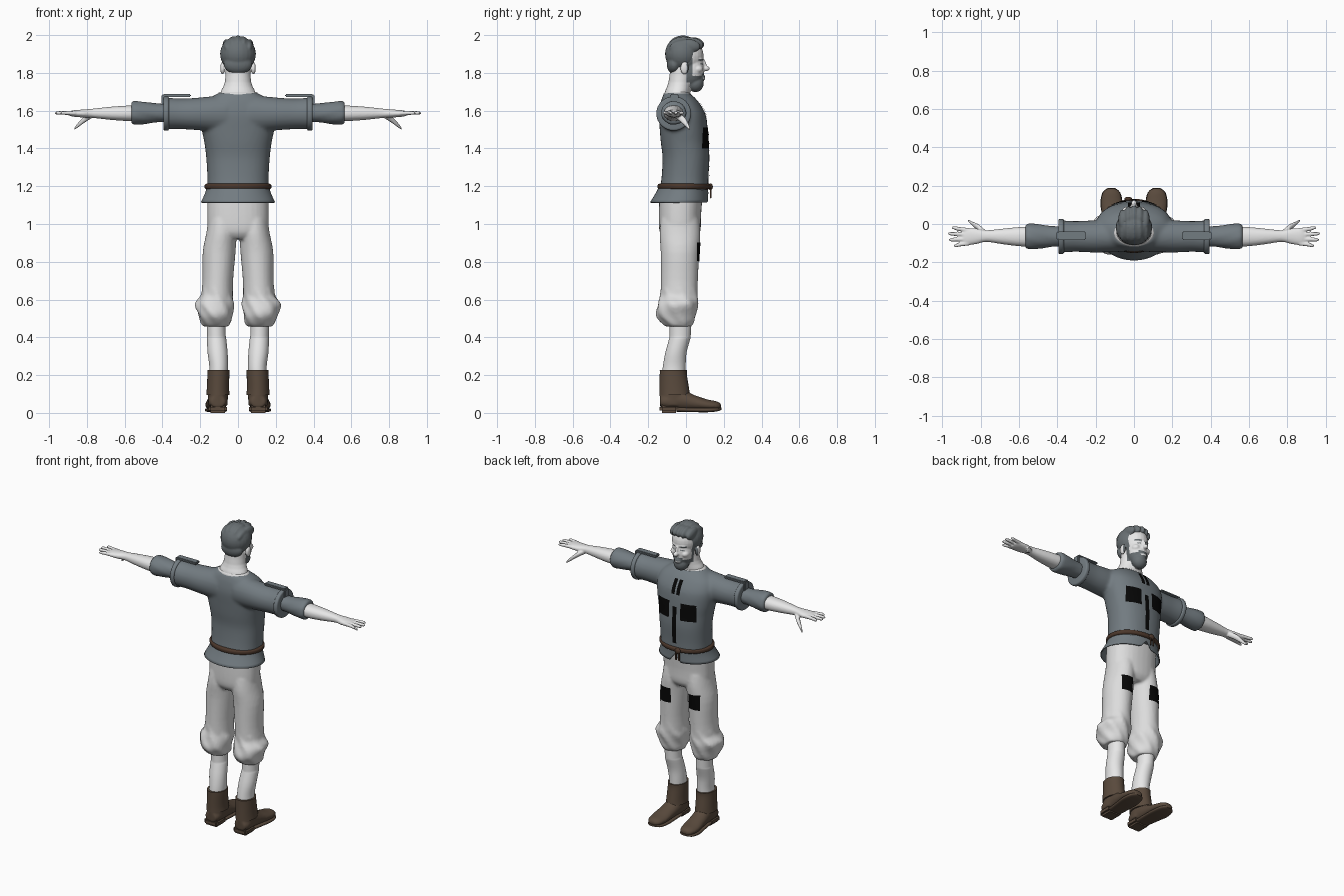
import bpy, bmesh, math
from mathutils import Matrix, Vector

cube = bpy.data.objects.get("Cube")
if cube:
    bpy.data.objects.remove(cube, do_unlink=True)


def material(name, *rgb):
    m = bpy.data.materials.new(name)
    m.use_nodes = True
    m.diffuse_color = (*rgb, 1)
    m.node_tree.nodes["Principled BSDF"].inputs["Base Color"].default_value = (*rgb, 1)
    return m


SKIN = material("pale skin", .8, .8, .8)
LINEN = material("light linen", .72, .72, .72)
SHIRT = material("slate cloth", .17, .2, .22)
HAIR = material("grey hair", .14, .16, .17)
BOOT = material("brown leather", .1, .068, .046)
BELT = material("dark belt leather", .07, .038, .024)
BLACK = material("black patch", .002, .002, .002)


def finish(name, bm, mat, angle=45, mirror=False):
    """Turn a bmesh into a named, shaded object."""
    bmesh.ops.recalc_face_normals(bm, faces=bm.faces)
    mesh = bpy.data.meshes.new(name)
    bm.to_mesh(mesh)
    bm.free()
    mesh.shade_smooth()
    mesh.set_sharp_from_angle(angle=math.radians(angle))
    mesh.materials.append(mat)
    obj = bpy.data.objects.new(name, mesh)
    bpy.context.collection.objects.link(obj)
    if mirror:
        obj.modifiers.new("mirror", "MIRROR")
    return obj


def loft(axis, rings, n=32, power=2.0, ripple=0, cap=True, steps=3):
    """Ellipse rings (position, centre a, centre b, radius a, radius b) along an axis."""
    rows = []
    for i in range(len(rings) - 1):
        p = [Vector(rings[min(max(i + k, 0), len(rings) - 1)]) for k in (-1, 0, 1, 2)]
        for s in range(steps):
            t = s / steps
            rows.append(p[1] + (p[2] - p[0]) * t / 2
                        + (p[0] - p[1] * 2.5 + p[2] * 2 - p[3] / 2) * t * t
                        + (p[1] * 3 - p[0] - p[2] * 3 + p[3]) * t ** 3 / 2)
    rows.append(Vector(rings[-1]))
    bm = bmesh.new()
    loops = []
    for pos, a, b, ra, rb in rows:
        loop = []
        for k in range(n):
            ang = math.tau * k / n
            c, s = math.cos(ang), math.sin(ang)
            w = 1 + ripple * math.sin(7 * ang + pos * 50)
            co = [a + ra * w * math.copysign(abs(c) ** (2 / power), c),
                  b + rb * w * math.copysign(abs(s) ** (2 / power), s)]
            co.insert(axis, pos)
            loop.append(bm.verts.new(co))
        loops.append(loop)
    for lo, hi in zip(loops, loops[1:]):
        for k in range(n):
            bm.faces.new((lo[k], lo[(k + 1) % n], hi[(k + 1) % n], hi[k]))
    if cap:
        bm.faces.new(loops[0])
        bm.faces.new(loops[-1])
    return bm


def ball(centre, radii, tilt=0):
    bm = bmesh.new()
    bmesh.ops.create_uvsphere(bm, u_segments=24, v_segments=16, radius=1,
                              matrix=Matrix.Translation(centre) @ Matrix.Rotation(tilt, 4, "X")
                              @ Matrix.Diagonal((*radii, 1)))
    return bm


def box(centre, size, bevel):
    bm = bmesh.new()
    bmesh.ops.create_cube(bm, matrix=Matrix.Translation(centre) @ Matrix.Diagonal((*size, 1)))
    bmesh.ops.bevel(bm, geom=bm.edges[:], offset=bevel, segments=2, affect="EDGES")
    return bm


def blend(name, parts, mat, voxel, smooth=4, mirror=False):
    """Fuse overlapping solids into one soft skin."""
    whole = bmesh.new()
    for part in parts:
        bmesh.ops.recalc_face_normals(part, faces=part.faces)
        mesh = bpy.data.meshes.new("part")
        part.to_mesh(mesh)
        part.free()
        whole.from_mesh(mesh)
        bpy.data.meshes.remove(mesh)
    obj = finish(name, whole, mat)
    rem = obj.modifiers.new("fuse", "REMESH")
    rem.mode, rem.voxel_size = "VOXEL", voxel
    soft = obj.modifiers.new("soften", "SMOOTH")
    soft.iterations = smooth
    graph = bpy.context.evaluated_depsgraph_get()
    mesh = bpy.data.meshes.new_from_object(obj.evaluated_get(graph))
    obj.modifiers.clear()
    obj.data = mesh
    mesh.materials.clear()
    mesh.materials.append(mat)
    mesh.shade_smooth()
    if mirror:
        obj.modifiers.new("mirror", "MIRROR")
    return obj


def patch(name, target, x, z, width, height, mirror=True):
    """Thin cloth patch laid on the chest side of a garment."""
    bm = bmesh.new()
    bmesh.ops.create_grid(bm, x_segments=12, y_segments=12, size=.5,
                          matrix=Matrix.Translation((x, .4, z)) @ Matrix.Rotation(-math.pi / 2, 4, "X")
                          @ Matrix.Diagonal((width, height, 1, 1)))
    obj = finish(name, bm, BLACK, mirror=mirror)
    wrap = obj.modifiers.new("lay on", "SHRINKWRAP")
    wrap.target, wrap.wrap_method, wrap.wrap_mode = target, "PROJECT", "ABOVE_SURFACE"
    wrap.use_project_y, wrap.use_negative_direction, wrap.use_positive_direction = True, True, False
    wrap.offset = .004


# Shirt: body and upper sleeves fused
body = loft(2, [(1.18, 0, -.01, .163, .128), (1.25, 0, -.005, .162, .124), (1.35, 0, 0, .168, .124),
                (1.43, 0, -.007, .178, .126), (1.5, 0, -.012, .192, .127), (1.58, 0, -.02, .2, .124),
                (1.64, 0, -.032, .18, .103), (1.675, 0, -.042, .135, .082),
                (1.695, 0, -.05, .1, .065)], n=48, power=2.3)
sleeves = [loft(0, [(s * x, -.065, z, ry, rz) for x, z, ry, rz in
                    ((.06, 1.585, .08, .1), (.2, 1.583, .084, .087), (.3, 1.583, .08, .081),
                     (.36, 1.585, .083, .083), (.385, 1.585, .086, .086))]) for s in (1, -1)]
shirt = blend("shirt", [body] + sleeves, SHIRT, .01, 5)

# Flared shirt hem with a notch at the chest side
hem = loft(2, [(1.21, 0, -.01, .163, .128), (1.17, 0, -.02, .172, .137),
               (1.115, 0, -.036, .196, .154)], n=64, cap=False)
for v in hem.verts:
    if v.co.y > 0 and abs(v.co.x) < .04:
        v.co.z += (1 - abs(v.co.x) / .04) * (1.2 - v.co.z) * .6
skirt = finish("shirt_hem", hem, SHIRT)
skirt.modifiers.new("thickness", "SOLIDIFY").thickness = .006

# Sleeve edges, rolled lower sleeves and shoulder straps
finish("sleeve_edges", loft(0, [(.365, -.065, 1.585, .08, .08), (.37, -.065, 1.585, .091, .09),
                                (.39, -.065, 1.585, .091, .09), (.395, -.065, 1.585, .08, .08)]),
       SHIRT, mirror=True)
finish("rolled_sleeves", loft(0, [(.36, -.065, 1.588, .05, .047), (.43, -.065, 1.588, .054, .05),
                                  (.5, -.065, 1.588, .064, .059), (.55, -.065, 1.588, .066, .062),
                                  (.565, -.065, 1.588, .056, .052)], ripple=.015), SHIRT, mirror=True)
finish("shoulder_straps", box((.325, -.062, 1.681), (.15, .045, .016), .005), SHIRT, mirror=True)
finish("strap_ends", box((.398, -.062, 1.655), (.014, .045, .06), .005), SHIRT, mirror=True)

# Collar of the undershirt
finish("undershirt_collar", loft(2, [(1.67, 0, -.047, .108, .072), (1.69, 0, -.047, .106, .071),
                                     (1.7, 0, -.047, .095, .062)]), LINEN)

# Belt, knot and hanging ends
belt = loft(2, [(1.183, 0, -.01, .16, .125), (1.188, 0, -.01, .174, .138), (1.2, 0, -.01, .177, .141),
                (1.21, 0, -.01, .174, .138), (1.215, 0, -.01, .16, .125)], n=48)
finish("belt", belt, BELT)
finish("belt_knot", ball((-.03, .13, 1.197), (.02, .012, .018)), BELT)
for i, x in enumerate((-.04, -.02)):
    finish(f"belt_end_{i + 1}", box((x, .132, 1.165), (.012, .008, .06), .003), BELT)

# Trousers: hips, legs and bloused cuffs fused
parts = [loft(2, [(.92, 0, -.032, .1, .08), (.96, 0, -.032, .155, .108), (1.05, 0, -.032, .163, .112),
                  (1.17, 0, -.025, .16, .115)], power=2.3)]
for s in (1, -1):
    parts.append(loft(2, [(z, s * x, y, rx, ry) for z, x, y, rx, ry in
                          ((.6, .112, -.037, .085, .098), (.7, .107, -.035, .081, .098),
                           (.85, .1, -.032, .087, .102), (.95, .088, -.032, .08, .108),
                           (1.03, .08, -.032, .076, .1))]))
    parts.append(loft(2, [(z, s * x, y, rx, ry) for z, x, y, rx, ry in
                          ((.458, .117, -.04, .068, .068), (.48, .117, -.045, .08, .088),
                           (.52, .12, -.053, .09, .106), (.575, .124, -.043, .104, .106),
                           (.62, .113, -.037, .084, .099), (.66, .11, -.036, .08, .096))], ripple=.045))
trousers = blend("trousers", parts, LINEN, .009, 3)

# Dark patches
patch("chest_patches", shirt, .088, 1.455, .095, .11)
patch("chest_placket", shirt, 0, 1.36, .028, .24, mirror=False)
patch("collar_lacing", shirt, .018, 1.6, .024, .085)
patch("thigh_patches", trousers, .105, .853, .075, .1)

# Stockings
finish("stockings", loft(2, [(.2, .103, -.065, .05, .062), (.25, .102, -.062, .05, .06),
                             (.32, .108, -.053, .053, .056), (.39, .113, -.034, .051, .056),
                             (.41, .114, -.031, .049, .056), (.5, .117, -.028, .05, .058)]),
       SKIN, mirror=True)

# Boots: fused foot and ankle, gaiter, sole and heel
foot = loft(1, [(-.137, .107, .06, .035, .03), (-.11, .107, .06, .05, .04), (-.03, .107, .068, .052, .055),
                (.04, .112, .054, .054, .042), (.11, .117, .042, .057, .03),
                (.165, .118, .037, .045, .024), (.186, .118, .034, .02, .012)])
ankle = loft(2, [(.04, .106, -.07, .052, .068), (.11, .106, -.062, .053, .078), (.19, .104, -.066, .054, .07)])
blend("boots", [foot, ankle], BOOT, .007, 3, mirror=True)
finish("boot_gaiters", loft(2, [(.095, .106, -.06, .062, .081), (.13, .106, -.062, .059, .078),
                                (.2, .104, -.067, .058, .072), (.228, .104, -.067, .058, .072)]),
       BOOT, mirror=True)
finish("boot_soles", loft(1, [(-.05, .107, .018, .046, .012), (.04, .112, .016, .054, .012),
                              (.11, .117, .015, .058, .012), (.165, .118, .018, .046, .01),
                              (.188, .118, .022, .018, .006)], power=3), BOOT, mirror=True)
finish("boot_heels", box((.107, -.09, .022), (.1, .1, .044), .012), BOOT, mirror=True)

# Forearms and hands
arm = [loft(0, [(.48, -.065, 1.587, .05, .042), (.58, -.066, 1.586, .051, .041),
                (.68, -.065, 1.586, .041, .034), (.77, -.063, 1.586, .03, .024),
                (.82, -.064, 1.585, .04, .021), (.87, -.066, 1.585, .044, .017),
                (.895, -.067, 1.585, .038, .011)], power=2.2),
       loft(0, [(.775, -.05, 1.575, .018, .016), (.81, -.02, 1.555, .018, .017),
                (.84, 0, 1.53, .012, .014), (.866, .018, 1.505, .006, .007)], n=16)]
for k, tip in enumerate((.95, .97, .965, .94)):
    y = -.032 - .023 * k
    spread = (1.5 - k) * .008
    arm.append(loft(0, [(.86, y, 1.587, .011, .011), (.91, y + spread / 2, 1.588, .0105, .0105),
                        (tip - .012, y + spread, 1.588, .009, .009),
                        (tip, y + spread, 1.586, .004, .004)], n=16))
blend("arms_and_hands", arm, SKIN, .005, 2, mirror=True)

# Head and neck
parts = [loft(2, [(1.62, 0, -.05, .1, .065), (1.69, 0, -.046, .095, .068), (1.75, 0, -.032, .07, .061),
                  (1.85, 0, -.02, .064, .06)]),
         ball((0, -.005, 1.89), (.082, .098, .098)),
         ball((0, .03, 1.82), (.067, .066, .1)),
         ball((0, .05, 1.745), (.047, .044, .047)),
         ball((0, .078, 1.775), (.028, .024, .022)),
         ball((0, .105, 1.823), (.015, .021, .014)),
         ball((0, .092, 1.845), (.01, .016, .034), .25),
         ball((0, .068, 1.872), (.052, .026, .013))]
for s in (1, -1):
    parts += [ball((s * .082, -.008, 1.825), (.012, .022, .033)),
              ball((s * .038, .06, 1.82), (.026, .03, .022))]
head = blend("head_and_neck", parts, SKIN, .0045, 3)
head.data.materials.append(HAIR)
for face in head.data.polygons:
    x, y, z = face.center
    x = abs(x)
    beard = y > .02 and 1.69 < z < 1.785 and y > .02 + (1.72 - z) and not (x < .022 and 1.768 < z < 1.776)
    sideburn = x > .045 and .004 < y < .034 and 1.75 < z < 1.88
    moustache = x < .034 and y > .07 and 1.78 < z < 1.797
    brow = .014 < x < .052 and y > .05 and 1.864 < z < 1.874
    eye = .02 < x < .042 and y > .05 and 1.845 < z < 1.851
    face.material_index = int(beard or sideburn or moustache or brow or eye)

# Hair: cap, nape and swept locks fused
parts = [ball((0, -.02, 1.9), (.095, .091, .094)), ball((0, -.062, 1.845), (.076, .04, .052))]
for k in range(-2, 3):
    x = k * .03
    parts.append(ball((x, .042 - x * x * 6, 1.955 - x * x * 3), (.022, .056, .034), -.15))
    parts.append(ball((x, -.03, 1.967 - x * x * 7), (.019, .06, .03), .2))
blend("hair", parts, HAIR, .006, 2)
